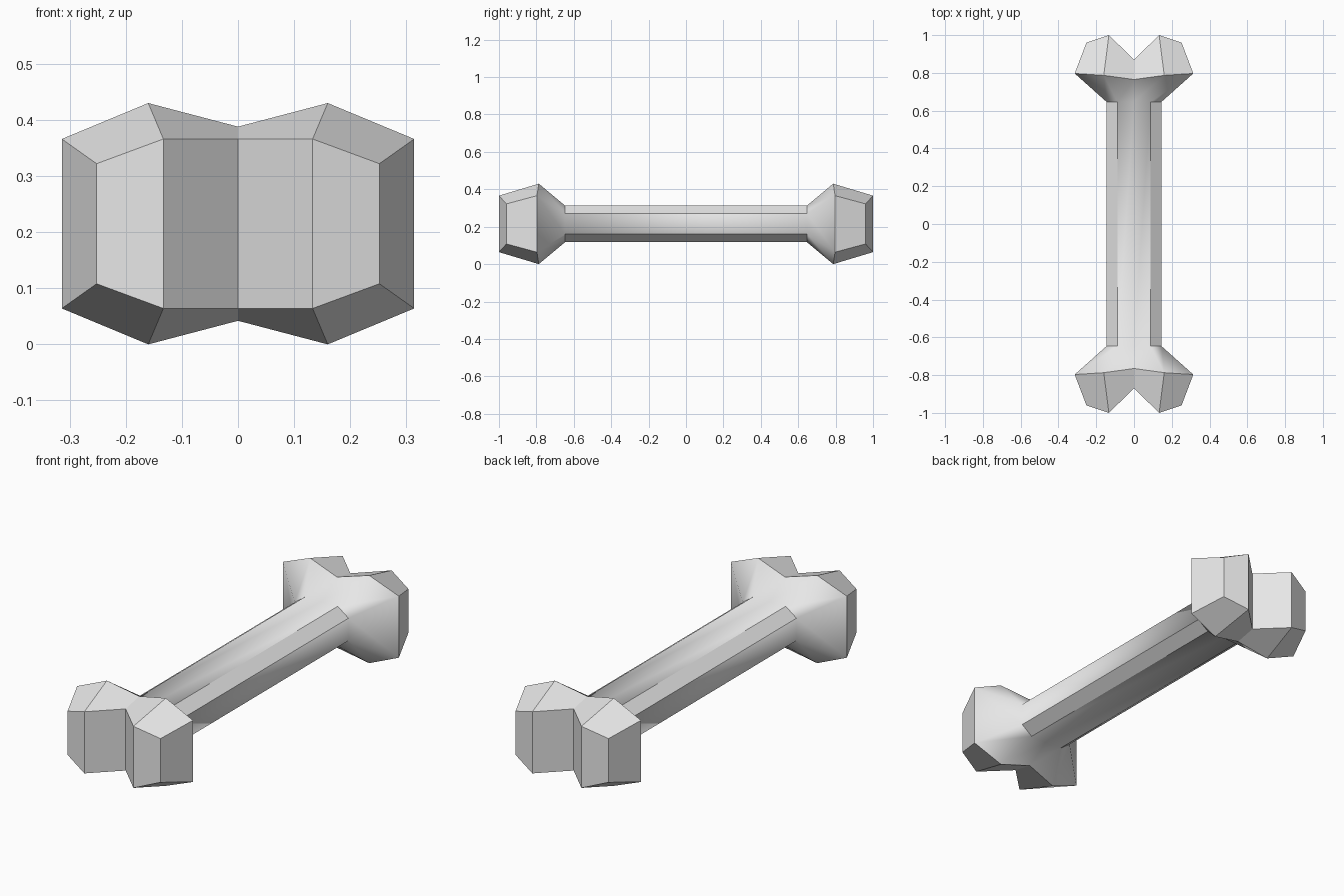
import bpy, bmesh

if "Cube" in bpy.data.objects:
    bpy.data.objects.remove(bpy.data.objects["Cube"])

MID_Z = 0.215

# Half sections from x = 0 outward: (x, y distance from middle, half height)
CAP = [(0, 0.87, 0.151), (0.133, 1.0, 0.151), (0.252, 0.96, 0.107)]
RING = [(0, 0.765, 0.173), (0.16, 0.787, 0.215), (0.314, 0.797, 0.151)]
SHAFT = [(0, 0.647, 0.098), (0.088, 0.647, 0.098), (0.146, 0.647, 0.055)]

mat = bpy.data.materials.new("bone_grey")
mat.diffuse_color = (0.8, 0.8, 0.8, 1)
mat.use_nodes = True
mat.node_tree.nodes["Principled BSDF"].inputs["Base Color"].default_value = mat.diffuse_color

bm = bmesh.new()


def add_loop(half, side):
    """Ten points: five over the top from left to right, five back below."""
    row = [(-x, y, h) for x, y, h in half[:0:-1]] + half
    top = [bm.verts.new((x, side * y, MID_Z + h)) for x, y, h in row]
    low = [bm.verts.new((x, side * y, MID_Z - h)) for x, y, h in row]
    return top + low[::-1]


loops = [add_loop(s, -1) for s in (CAP, RING, SHAFT)]
loops += [add_loop(s, 1) for s in (SHAFT, RING, CAP)]

# Skin between the sections
for a, b in zip(loops, loops[1:]):
    for i in range(10):
        j = (i + 1) % 10
        bm.faces.new((a[i], a[j], b[j], b[i]))

# Knobbed ends: upright strips forming the notch
for loop in (loops[0], loops[-1]):
    for i in range(4):
        bm.faces.new((loop[i], loop[i + 1], loop[8 - i], loop[9 - i]))

bmesh.ops.recalc_face_normals(bm, faces=bm.faces)

# Crisp edges everywhere except the flares and where they run into the shaft
for f in bm.faces:
    f.smooth = True
for e in bm.edges:
    e.smooth = False
for ring, shaft in ((loops[1], loops[2]), (loops[4], loops[3])):
    for i in range(10):
        bm.edges.get((ring[i], shaft[i])).smooth = True
        if i not in (0, 3, 5, 8):       # chamfers stay crisp
            bm.edges.get((shaft[i], shaft[(i + 1) % 10])).smooth = True
for i in (2, 7):                        # flat seam along the shaft
    bm.edges.get((loops[2][i], loops[3][i])).smooth = True

mesh = bpy.data.meshes.new("bone")
bm.to_mesh(mesh)
bm.free()
mesh.materials.append(mat)
bpy.context.collection.objects.link(bpy.data.objects.new("bone", mesh))
